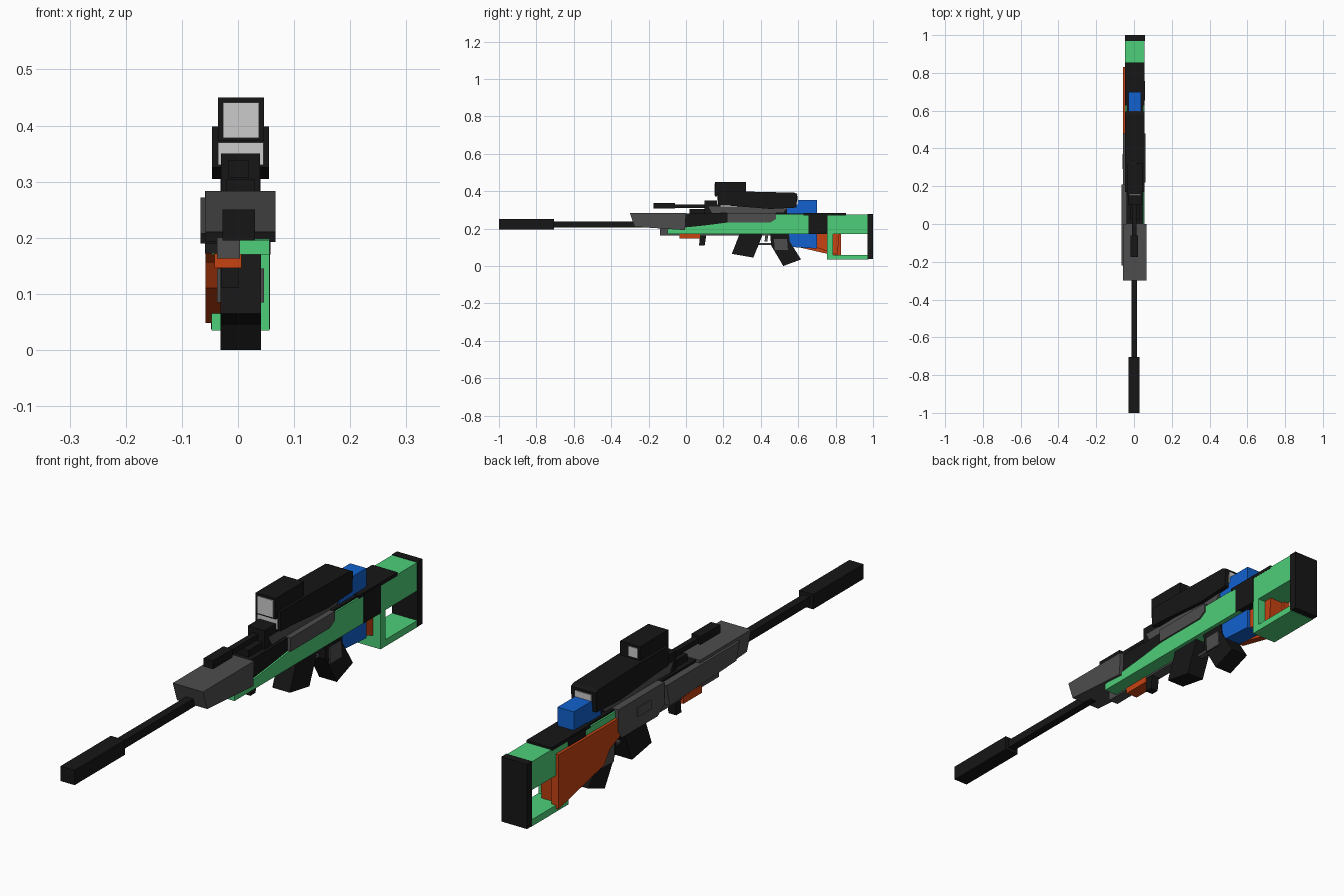
import bpy, bmesh

def material(name, rgb):
    m = bpy.data.materials.new(name)
    m.diffuse_color = (*rgb, 1)
    return m

BLACK = material("black", (0.008, 0.008, 0.008))
DARK = material("dark_grey", (0.075, 0.075, 0.075))
GREEN = material("green", (0.075, 0.62, 0.19))
BLUE = material("blue", (0.006, 0.12, 0.62))
ORANGE = material("orange", (0.57, 0.055, 0.006))
C = 0.0045  # centre plane of the body

def profile(name, pts, x0, x1, mat=None):
    """Extrude a (y, z) outline from x0 to x1."""
    bm = bmesh.new()
    face = bm.faces.new([bm.verts.new((x0, y, z)) for y, z in pts])
    ext = bmesh.ops.extrude_face_region(bm, geom=[face])
    moved = [v for v in ext["geom"] if isinstance(v, bmesh.types.BMVert)]
    bmesh.ops.translate(bm, verts=moved, vec=(x1 - x0, 0, 0))
    bmesh.ops.recalc_face_normals(bm, faces=bm.faces)
    me = bpy.data.meshes.new(name)
    bm.to_mesh(me)
    bm.free()
    ob = bpy.data.objects.new(name, me)
    bpy.context.collection.objects.link(ob)
    if mat:
        me.materials.append(mat)
    return ob

def box(name, x0, x1, y0, y1, z0, z1, mat=None):
    return profile(name, [(y0, z0), (y1, z0), (y1, z1), (y0, z1)], x0, x1, mat)

# Barrel and muzzle
box("muzzle", -0.028, 0.03, -1.0, -0.705, 0.195, 0.25, BLACK)
box("barrel", -0.014, 0.016, -0.705, -0.2, 0.207, 0.238, BLACK)

# Handguard with raked front, and its left plate
profile("handguard", [(-0.30, 0.283), (-0.275, 0.21), (-0.005, 0.192), (0, 0.283)],
        C - 0.062, C + 0.062, DARK)
profile("left_plate", [(-0.22, 0.272), (-0.20, 0.208), (0.19, 0.19), (0.21, 0.272)],
        -0.067, -0.04, DARK)

# Receiver and side panels
box("receiver", C - 0.045, C + 0.045, -0.02, 0.66, 0.19, 0.28, BLACK)
profile("right_panel", [(0.22, 0.232), (0.45, 0.232), (0.48, 0.25), (0.48, 0.283), (0.22, 0.283)],
        0.03, 0.062, DARK)
profile("left_panel", [(0.21, 0.2), (0.25, 0.172), (0.46, 0.172), (0.48, 0.2), (0.48, 0.283), (0.21, 0.283)],
        -0.059, -0.03, DARK)
box("ejection_port", -0.062, -0.055, 0.29, 0.37, 0.215, 0.25, DARK)
box("lower_bar", -0.037, 0.004, -0.14, 0.46, 0.163, 0.2, DARK)

# Green chassis: right rail, middle block, open butt frame
profile("chassis_rail", [(-0.10, 0.17), (0.49, 0.17), (0.49, 0.272), (0.40, 0.255), (0.1, 0.217), (-0.10, 0.196)],
        0.002, 0.056, GREEN)
box("chassis_middle", -0.047, 0.056, 0.48, 0.67, 0.17, 0.274, GREEN)
profile("butt_frame", [(0.755, 0.035), (0.975, 0.035), (0.975, 0.06), (0.785, 0.06),
                       (0.785, 0.17), (0.975, 0.17), (0.975, 0.275), (0.755, 0.275)],
        -0.047, 0.056, GREEN)
box("butt_pad", -0.048, 0.057, 0.97, 1.0, 0.037, 0.277, BLACK)
box("stock_band", C - 0.053, C + 0.053, 0.655, 0.757, 0.17, 0.278, BLACK)
box("cheek_plate", C - 0.052, C + 0.052, 0.628, 0.855, 0.27, 0.283, BLACK)

# Orange stock body
profile("stock_side", [(0.48, 0.25), (0.46, 0.225), (0.46, 0.185), (0.53, 0.155), (0.56, 0.11),
                       (0.83, 0.048), (0.83, 0.25)], -0.058, -0.03, ORANGE)
profile("stock_core", [(0.62, 0.115), (0.70, 0.098), (0.81, 0.058), (0.82, 0.172), (0.62, 0.172)],
        -0.031, 0.025, ORANGE)
box("lower_insert", -0.042, 0.006, -0.035, 0.075, 0.146, 0.172, ORANGE)

# Blue magazine
profile("magazine", [(0.54, 0.103), (0.70, 0.093), (0.70, 0.352), (0.54, 0.352)],
        -0.03, 0.037, BLUE)

# Grips and trigger group
profile("front_grip", [(0.29, 0.18), (0.41, 0.18), (0.405, 0.155), (0.36, 0.045), (0.245, 0.065)],
        -0.031, 0.041, BLACK)
profile("rear_grip", [(0.45, 0.175), (0.55, 0.175), (0.555, 0.13), (0.615, 0.035), (0.52, 0.0), (0.455, 0.11)],
        -0.031, 0.041, BLACK)
for side in (-1, 1):
    x = C + side * 0.036
    profile("grip_panel", [(0.47, 0.145), (0.54, 0.145), (0.545, 0.085), (0.475, 0.085)],
            x - 0.006, x + 0.006, DARK)
box("trigger_guard", -0.006, 0.016, 0.38, 0.47, 0.112, 0.122, DARK)
profile("trigger", [(0.425, 0.17), (0.44, 0.17), (0.435, 0.13), (0.42, 0.13)], -0.002, 0.012, DARK)
profile("forward_stop", [(0.075, 0.175), (0.11, 0.175), (0.10, 0.11), (0.07, 0.11)],
        -0.03, 0.002, BLACK)

# Top rail, mount and forward sight
box("top_rail", C - 0.025, C + 0.025, 0.02, 0.56, 0.275, 0.305, BLACK)
box("sight_mount", -0.03, 0.039, 0.10, 0.185, 0.25, 0.35, BLACK)
box("sight_block", -0.018, 0.02, -0.175, -0.06, 0.307, 0.338, BLACK)
box("sight_arm", -0.01, 0.012, -0.06, 0.11, 0.311, 0.33, BLACK)
profile("scope_base", [(0.14, 0.283), (0.52, 0.283), (0.55, 0.318), (0.12, 0.318)],
        C - 0.036, C + 0.036, DARK)

# Scope body, hood and lenses
profile("scope_body", [(0.17, 0.325), (0.24, 0.322), (0.45, 0.305), (0.59, 0.312),
                       (0.595, 0.385), (0.58, 0.392), (0.32, 0.398), (0.17, 0.398)],
        C - 0.051, C + 0.051, BLACK)
box("scope_hood", -0.036, 0.046, 0.155, 0.32, 0.372, 0.45, BLACK)
box("hood_front_lens", -0.027, 0.037, 0.152, 0.16, 0.378, 0.441)
box("hood_rear_lens", -0.027, 0.01, 0.315, 0.322, 0.405, 0.441)
box("scope_front_lens", -0.036, 0.045, 0.167, 0.18, 0.33, 0.37)
box("scope_rear_lens", -0.03, 0.039, 0.585, 0.598, 0.33, 0.375)
